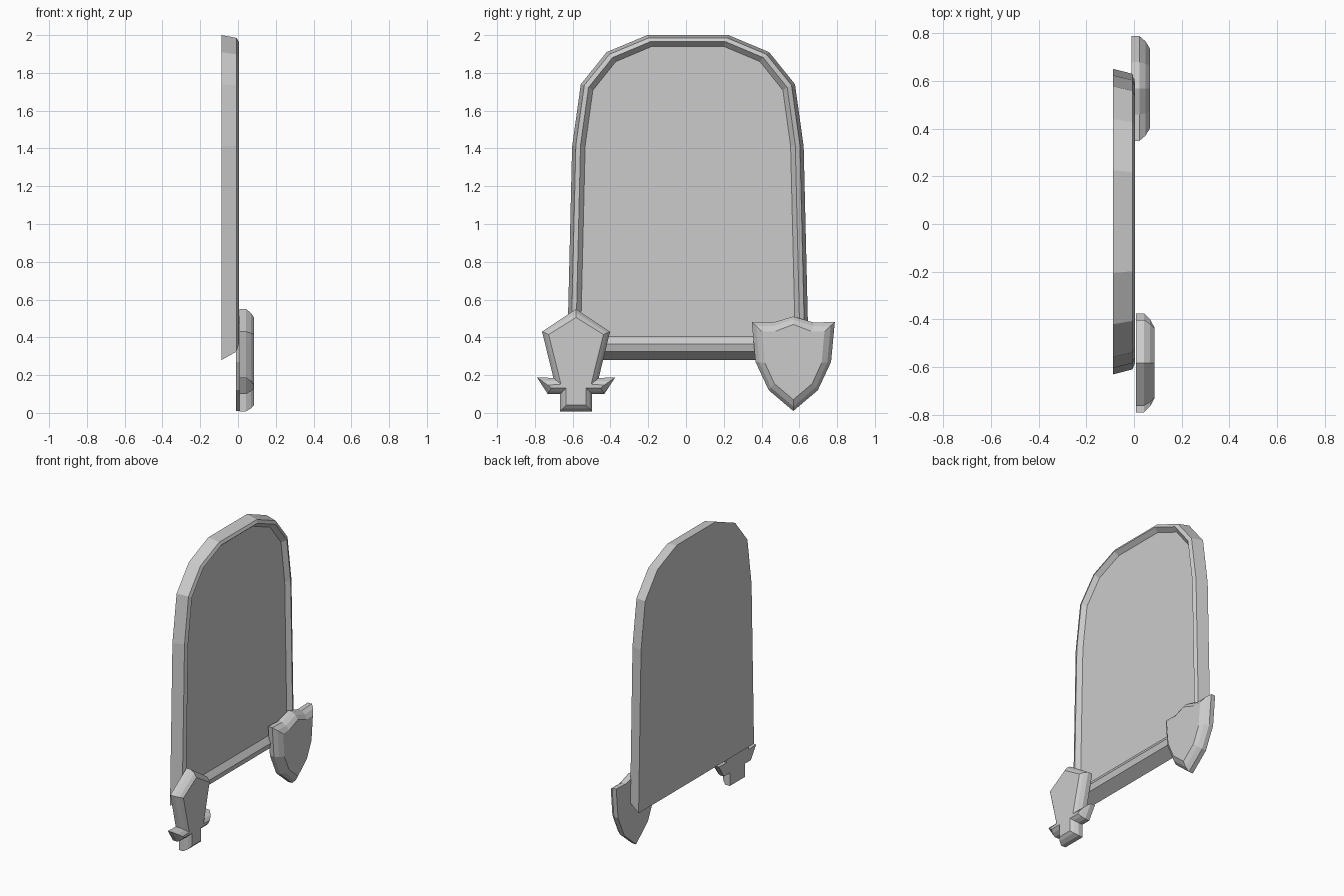
import bpy, bmesh

if "Cube" in bpy.data.objects:
    bpy.data.objects.remove(bpy.data.objects["Cube"])


def mirrored(half, centre):
    """Close a half outline (right side, y >= 0) across its centre line."""
    left = [(-y, z) for y, z in reversed(half) if y > 1e-5]
    return [(centre + y, z) for y, z in half + left]


def loft(name, centre, rings):
    """Join outlines in the yz plane, listed from back to front, and cap both ends."""
    bm = bmesh.new()
    loops = [[bm.verts.new((x, y, z)) for y, z in mirrored(half, centre)]
             for x, half in rings]
    n = len(loops[0])
    for a, b in zip(loops, loops[1:]):
        for i in range(n):
            j = (i + 1) % n
            bm.faces.new((a[i], a[j], b[j], b[i]))
    bm.faces.new(loops[0])
    bm.faces.new(loops[-1])
    bmesh.ops.recalc_face_normals(bm, faces=bm.faces[:])
    mesh = bpy.data.meshes.new(name)
    bm.to_mesh(mesh)
    bm.free()
    obj = bpy.data.objects.new(name, mesh)
    bpy.context.collection.objects.link(obj)
    return obj


def blend(a, b, t):
    return [(p[0] + (q[0] - p[0]) * t, p[1] + (q[1] - p[1]) * t)
            for p, q in zip(a, b)]


# Arched plaque with a raised rim and recessed panel
arch = [(0.64, 0.28), (0.613, 1.41), (0.567, 1.74), (0.43, 1.91), (0.215, 2.0)]


def inset(side, bottom, top):
    sy = 1 - side / 0.62
    sz = (1.72 - bottom - top) / 1.72
    return [(y * sy, 0.28 + bottom + (z - 0.28) * sz) for y, z in arch]


loft("arched_plaque", 0.01, [
    (-0.087, arch),
    (-0.007, inset(0.02, 0.045, 0.015)),
    (0.004, inset(0.045, 0.085, 0.035)),
    (-0.025, inset(0.07, 0.125, 0.06)),
])

# Heater shield ornament with a rounded rim
shield = [(0, 0.51), (0.11, 0.478), (0.22, 0.482), (0.20, 0.27),
          (0.13, 0.12), (0, 0.01)]
shield_face = [(0, 0.468), (0.095, 0.432), (0.165, 0.43), (0.15, 0.265),
               (0.10, 0.155), (0, 0.07)]
loft("shield_ornament", 0.568, [
    (-0.01, shield),
    (0.022, shield),
    (0.048, blend(shield, shield_face, 0.4)),
    (0.068, shield_face),
])

# Sword hilt ornament: flared blade, guard and short grip
hilt = [(0, 0.55), (0.18, 0.43), (0.12, 0.185), (0.207, 0.188),
        (0.15, 0.10), (0.085, 0.10), (0.085, 0.008)]
hilt_face = [(0, 0.505), (0.145, 0.415), (0.08, 0.152), (0.15, 0.147),
             (0.13, 0.132), (0.052, 0.132), (0.052, 0.042)]
loft("sword_ornament", -0.582, [
    (0.008, hilt),
    (0.042, hilt),
    (0.068, blend(hilt, hilt_face, 0.45)),
    (0.085, hilt_face),
])
